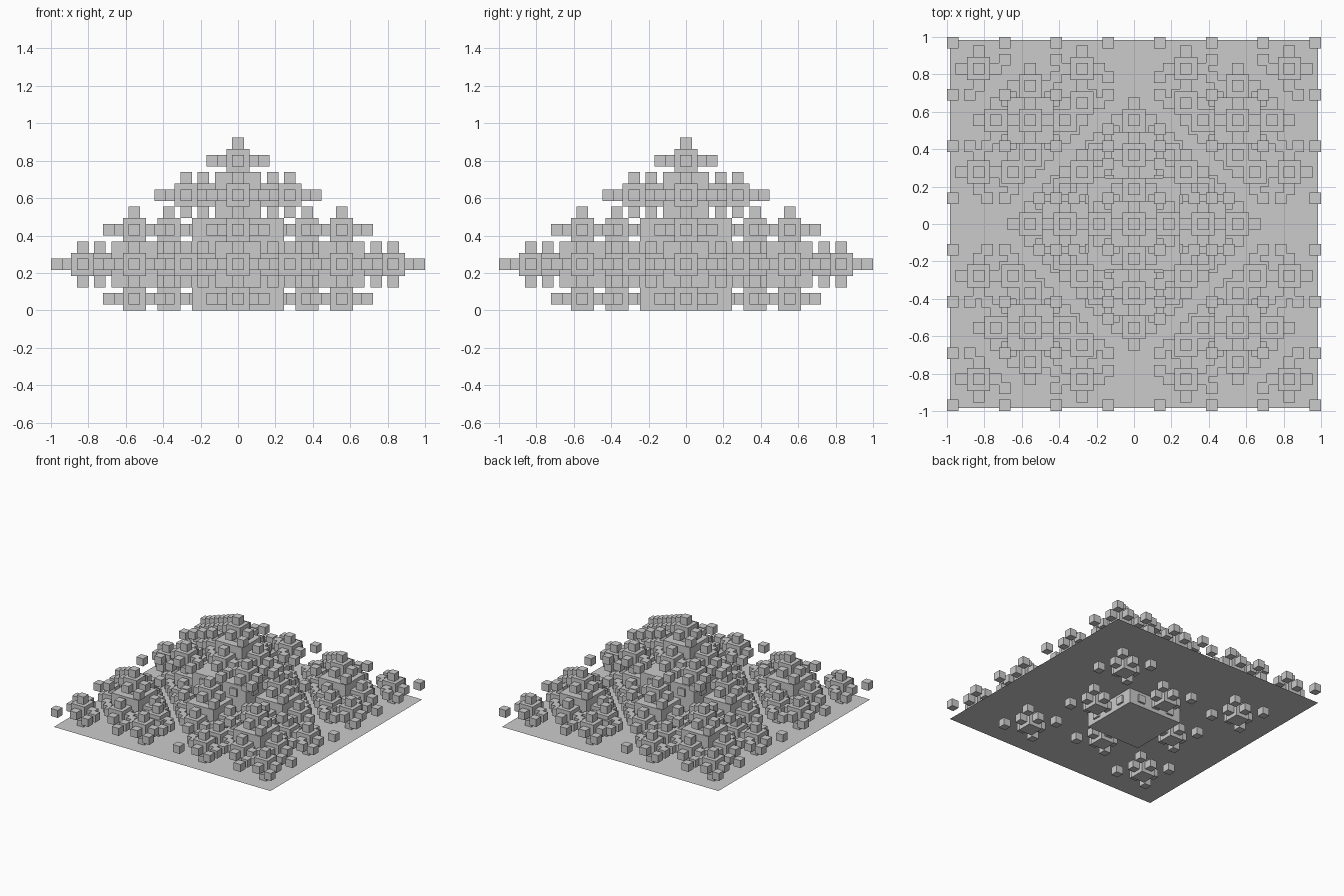
import bpy, bmesh
from mathutils import Vector, Matrix

if "Cube" in bpy.data.objects:
    bpy.data.objects.remove(bpy.data.objects["Cube"])

H = 1 / 4.0625          # half size of the central cube
LEVELS = 4
NAMES = ["central_cube", "large_cubes", "medium_cubes", "small_cubes"]

# Child offsets in units of the parent's half size: six faces and four flat diagonals
FACES = [(1.5, 0, 0), (-1.5, 0, 0), (0, 1.5, 0), (0, -1.5, 0), (0, 0, 1.5), (0, 0, -1.5)]
DIAGONALS = [(sx * 2.25, sy * 2.25, 0) for sx in (-1, 1) for sy in (-1, 1)]
OFFSETS = [Vector(o) for o in FACES + DIAGONALS]


def make_object(name, bm):
    mesh = bpy.data.meshes.new(name)
    bm.to_mesh(mesh)
    bm.free()
    obj = bpy.data.objects.new(name, mesh)
    bpy.context.collection.objects.link(obj)
    return obj


# Recursive cubes: each generation is half the size of the one before
centres = [Vector((0, 0, H))]
half = H
for level in range(LEVELS):
    bm = bmesh.new()
    for c in centres:
        bmesh.ops.create_cube(bm, size=2 * half, matrix=Matrix.Translation(c))
    make_object(NAMES[level], bm)
    # Next generation, dropping anything under the floor and duplicates
    children = {}
    for c in centres:
        for o in OFFSETS:
            p = c + o * half
            if p.z > 0:
                children[tuple(round(v, 4) for v in p)] = p
    centres = list(children.values())
    half /= 2

# Flat sheet passing through the lower half of the central cube
bm = bmesh.new()
bmesh.ops.create_grid(bm, x_segments=1, y_segments=1, size=4 * H,
                      matrix=Matrix.Translation((0, 0, H / 2)))
make_object("base_sheet", bm)
